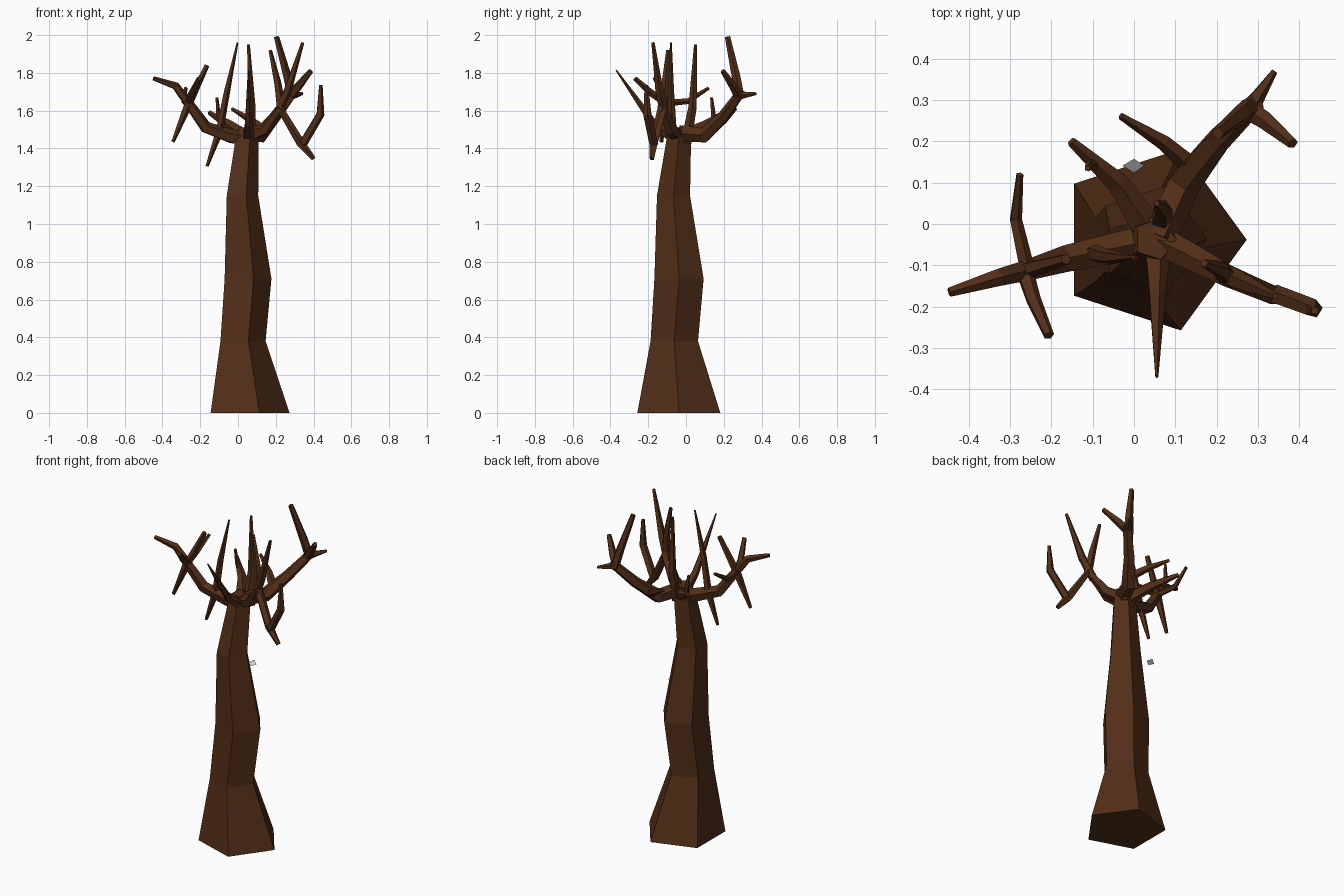
import bpy, bmesh, math
from mathutils import Vector

bark = bpy.data.materials.new("bark")
bark.diffuse_color = (0.085, 0.028, 0.009, 1)


def tube(name, pts, sides=5, flat=False):
    """Flat-faced tube through (x, y, z, radius) points, closed at both ends."""
    bm = bmesh.new()
    centres = [Vector(p[:3]) for p in pts]
    normal, rings = Vector((1, 0, 0)), []
    for i, c in enumerate(centres):
        before = (c - centres[i - 1]).normalized() if i else Vector()
        after = (centres[i + 1] - c).normalized() if i < len(pts) - 1 else Vector()
        t = Vector((0, 0, 1)) if flat else (before + after).normalized()
        if i == 0 and abs(t.x) > 0.8:
            normal = Vector((0, 0, 1))
        normal = (normal - t * normal.dot(t)).normalized()
        side = t.cross(normal)
        rings.append([bm.verts.new(c + pts[i][3] * (normal * math.cos(a) + side * math.sin(a)))
                      for a in (math.tau * k / sides for k in range(sides))])
    for lo, hi in zip(rings, rings[1:]):
        for k in range(sides):
            n = (k + 1) % sides
            bm.faces.new((lo[k], lo[n], hi[n], hi[k]))
    bm.faces.new(rings[0][::-1])
    bm.faces.new(rings[-1])
    me = bpy.data.meshes.new(name)
    bm.to_mesh(me)
    bm.free()
    me.materials.append(bark)
    bpy.context.collection.objects.link(bpy.data.objects.new(name, me))


# Five-sided crooked trunk
tube("trunk", [(.042, -.038, 0, .231), (.014, -.062, .38, .132), (.04, -.037, .71, .137),
               (.015, -.066, 1.15, .092), (.042, -.038, 1.45, .068), (.05, -.037, 1.51, .052)], flat=True)

# Main limbs
tube("left_limb", [(.04, -.04, 1.45, .04), (-.03, -.055, 1.46, .04), (-.17, -.085, 1.51, .034),
                   (-.27, -.115, 1.65, .026), (-.33, -.13, 1.73, .022), (-.447, -.165, 1.77, .012)])
tube("back_right_limb", [(.06, -.03, 1.48, .045), (.12, .1, 1.47, .042), (.2, .2, 1.57, .032),
                         (.295, .295, 1.70, .025)])
tube("right_limb", [(.06, -.04, 1.47, .04), (.14, -.08, 1.50, .034), (.225, -.125, 1.61, .028),
                    (.33, -.17, 1.43, .024), (.4, -.18, 1.345, .013)])
tube("back_left_limb", [(.04, -.02, 1.46, .04), (-.04, .1, 1.52, .028), (-.152, .2, 1.59, .012)])
tube("front_spike", [(.055, -.05, 1.45, .036), (.055, -.17, 1.53, .022), (.055, -.37, 1.815, .004)])
tube("top_spike", [(.065, .0, 1.43, .03), (.07, .035, 1.62, .023), (.055, .05, 1.95, .008)])

# Twigs on the left limb
tube("left_twig_back", [(-.26, -.11, 1.64, .02), (-.287, .01, 1.65, .016), (-.277, .12, 1.72, .009)])
tube("left_twig_front", [(-.27, -.1, 1.64, .023), (-.245, -.18, 1.69, .019), (-.206, -.27, 1.77, .013)])
tube("left_twig_cross", [(-.345, -.13, 1.435, .01), (-.27, -.115, 1.62, .023), (-.165, -.085, 1.84, .014)])
tube("inner_twig_cross", [(-.165, -.07, 1.305, .009), (-.1, -.07, 1.49, .022),
                          (-.06, -.08, 1.70, .018), (-.003, -.08, 1.96, .005)])

# Twigs on the back limbs
tube("back_left_twig", [(-.08, .14, 1.52, .015), (-.105, .145, 1.58, .013), (-.112, .135, 1.67, .008)])
tube("back_twig", [(.14, .14, 1.50, .026), (.07, .2, 1.55, .02), (-.032, .262, 1.61, .009)])
tube("crown_twig", [(.285, .285, 1.67, .026), (.26, .265, 1.78, .024), (.203, .22, 1.99, .015)])
tube("far_back_twig", [(.28, .28, 1.68, .024), (.34, .37, 1.69, .008)])
tube("back_right_twig", [(.27, .28, 1.67, .025), (.32, .25, 1.73, .023), (.385, .195, 1.81, .014)])

# Twigs on the right limb
tube("right_twig_outer", [(.2, -.11, 1.57, .025), (.26, -.14, 1.70, .023), (.342, -.175, 1.96, .009)])
tube("right_twig_inner", [(.23, -.13, 1.59, .026), (.21, -.11, 1.74, .021), (.17, -.095, 1.92, .01)])
tube("right_twig_drop", [(.34, -.17, 1.42, .024), (.435, -.205, 1.58, .023), (.438, -.21, 1.735, .01)])

# Small loose grey chip behind the trunk
chip = bpy.data.meshes.new("chip")
chip.from_pydata([(-.028, .141, 1.0), (0, .124, .989), (.025, .141, 1.0), (0, .158, 1.014)],
                 [], [(0, 1, 2, 3)])
bpy.context.collection.objects.link(bpy.data.objects.new("chip", chip))
